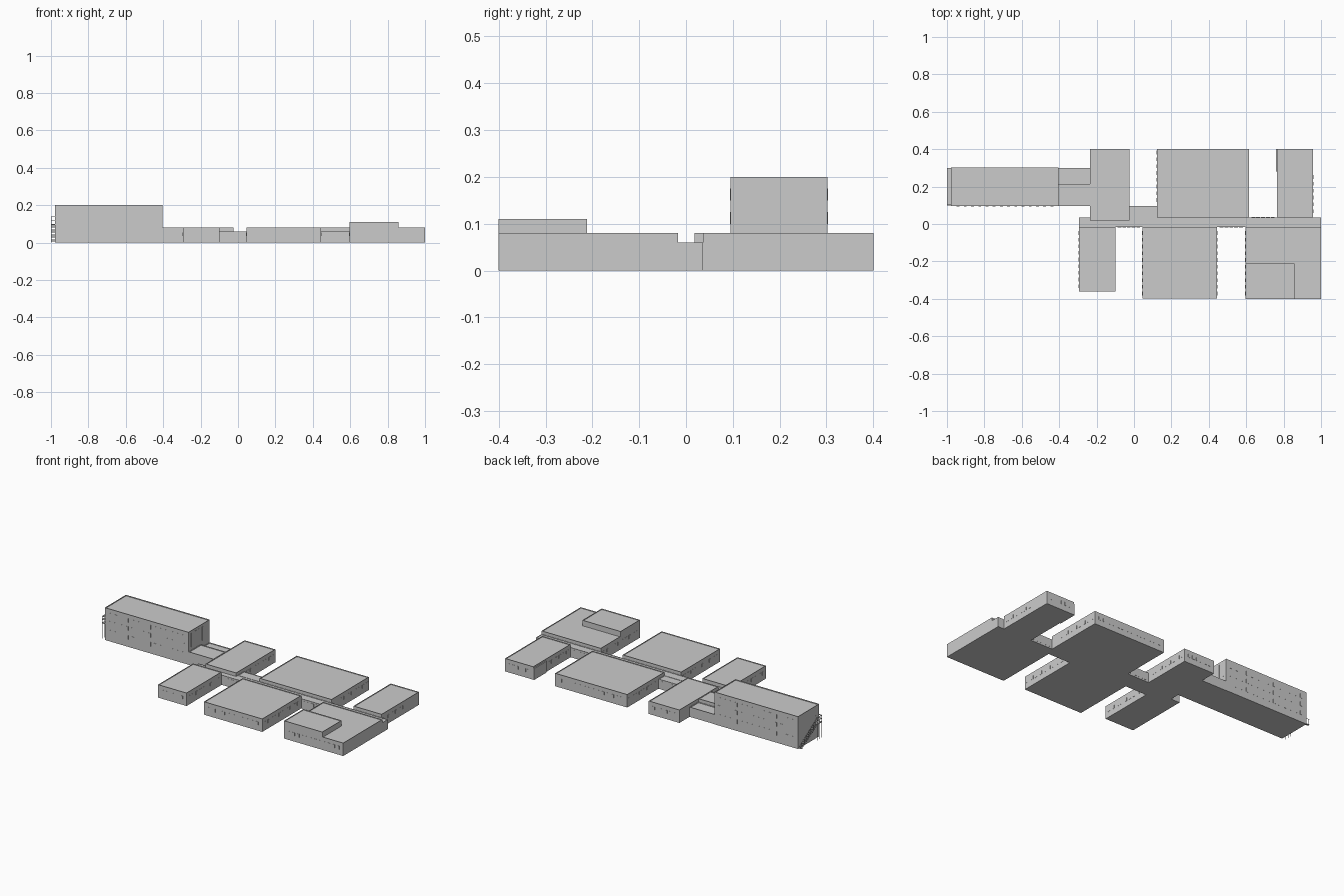
import bpy, bmesh

if "Cube" in bpy.data.objects:
    bpy.data.objects.remove(bpy.data.objects["Cube"])

def finish(name, bm):
    me = bpy.data.meshes.new(name)
    bm.to_mesh(me)
    bm.free()
    ob = bpy.data.objects.new(name, me)
    bpy.context.collection.objects.link(ob)
    return ob

def add_box(bm, x0, x1, y0, y1, z0, z1):
    vs = bmesh.ops.create_cube(bm, size=1)["verts"]
    for v in vs:
        v.co = ((x0 + x1) / 2 + v.co.x * (x1 - x0),
                (y0 + y1) / 2 + v.co.y * (y1 - y0),
                (z0 + z1) / 2 + v.co.z * (z1 - z0))
    return vs

def block(name, x0, x1, y0, y1, z1, z0=0.0, parapet=0.004):
    """Building volume with a roof sunk behind a thin parapet."""
    bm = bmesh.new()
    add_box(bm, x0, x1, y0, y1, z0, z1)
    if parapet:
        top = max(bm.faces, key=lambda f: f.calc_center_median().z)
        bmesh.ops.inset_region(bm, faces=[top], thickness=0.004)
        inner = bmesh.ops.extrude_face_region(bm, geom=[top])["geom"]
        bmesh.ops.delete(bm, geom=[top], context='FACES')
        for v in (g for g in inner if isinstance(g, bmesh.types.BMVert)):
            v.co.z -= parapet
    bmesh.ops.recalc_face_normals(bm, faces=bm.faces)
    return finish(name, bm)

def windows(name, axis, plane, a0, a1, z0, z1, count, fill=0.55):
    """Row of thin window panels on a wall lying across the given axis."""
    bm = bmesh.new()
    step = (a1 - a0) / count
    t = 0.001
    for i in range(count):
        c = a0 + (i + 0.5) * step
        h = step * fill / 2
        if axis == 'Y':
            add_box(bm, c - h, c + h, plane - t, plane + t, z0, z1)
        else:
            add_box(bm, plane - t, plane + t, c - h, c + h, z0, z1)
    return finish(name, bm)

# main volumes
block("tower", -0.978, -0.405, 0.095, 0.302, 0.20, parapet=0.005)
block("tower_link_front", -0.405, -0.235, 0.095, 0.215, 0.08)
block("tower_link_back", -0.405, -0.235, 0.215, 0.30, 0.06)
block("north_wing_west", -0.235, -0.025, 0.018, 0.40, 0.08)
block("north_wing_middle", 0.122, 0.615, 0.036, 0.40, 0.08)
block("north_wing_east", 0.765, 0.958, 0.036, 0.40, 0.08)
block("south_wing_west", -0.295, -0.10, -0.36, -0.017, 0.08)
block("south_wing_middle", 0.045, 0.445, -0.398, -0.017, 0.08)
block("south_wing_east", 0.595, 1.0, -0.40, -0.017, 0.08)
block("raised_hall", 0.595, 0.857, -0.40, -0.211, 0.11, z0=0.075)
block("corridor", -0.295, 1.0, -0.017, 0.036, 0.06, parapet=0.002)
block("corridor_annex", -0.025, 0.122, 0.036, 0.095, 0.06, parapet=0.002)
block("east_wing_side_wall", 0.759, 0.765, 0.28, 0.40, 0.07, parapet=0)

# tower windows on two storeys, narrow slots and taller bays
for side, y in (("front", 0.095), ("back", 0.302)):
    for level, z in (("lower", 0.045), ("middle", 0.10), ("upper", 0.15)):
        windows(f"tower_{side}_{level}_windows", 'Y', y, -0.96, -0.42, z, z + 0.025, 14, 0.4)
windows("tower_east_windows", 'X', -0.405, 0.11, 0.29, 0.10, 0.185, 5, 0.4)
windows("tower_west_door", 'X', -0.978, 0.11, 0.14, 0.10, 0.14, 1, 0.7)

# windows on the low wings: x0, x1, y0, y1, outward end wall
wings = {
    "north_west": (-0.235, -0.025, 0.11, 0.40, 0.40),
    "north_middle": (0.122, 0.615, 0.11, 0.40, 0.40),
    "north_east": (0.765, 0.958, 0.05, 0.27, 0.40),
    "south_west": (-0.295, -0.10, -0.35, -0.03, -0.36),
    "south_middle": (0.045, 0.445, -0.39, -0.03, -0.398),
    "south_east": (0.595, 1.0, -0.39, -0.03, -0.40),
}
for name, (x0, x1, y0, y1, end) in wings.items():
    n = round((x1 - x0) / 0.035)
    m = round((y1 - y0) / 0.035)
    windows(name + "_end_windows", 'Y', end, x0 + 0.02, x1 - 0.02, 0.035, 0.055, n)
    if x1 < 1.0:
        windows(name + "_east_windows", 'X', x1, y0, y1, 0.035, 0.055, m)
    if name != "north_west":
        windows(name + "_west_windows", 'X', x0, y0, y1, 0.035, 0.055, m)

# glazing of the open corridor stretches
for i, (x0, x1, y) in enumerate(((-0.09, 0.035, -0.017), (0.455, 0.585, -0.017),
                                 (0.625, 0.755, 0.036), (-0.015, 0.112, 0.095))):
    windows(f"corridor_glazing_{i + 1}", 'Y', y, x0, x1, 0.01, 0.05, 5, 0.8)

# outside stair on the west end, rising towards the front
X0, X1 = -1.0, -0.978
steps, y_low, y_high, rise = 14, 0.30, 0.145, 0.10
bm = bmesh.new()
run = (y_low - y_high) / steps
for i in range(steps):
    y = y_low - (i + 1) * run
    z = (i + 1) * rise / (steps + 1)
    add_box(bm, X0, X1, y, y + run, z - 0.003, z)
add_box(bm, X0, X1, 0.10, y_high, rise - 0.005, rise)
finish("stair_treads_and_landing", bm)

# stair railing: posts, sloped rail, landing rail
bm = bmesh.new()
for i in range(0, steps, 2):
    y = y_low - (i + 0.5) * run
    z = (i + 1) * rise / (steps + 1)
    add_box(bm, X0, X0 + 0.002, y - 0.001, y + 0.001, z, z + 0.036)
rail = add_box(bm, X0, X0 + 0.003, y_high, y_low, 0.037, 0.040)
for v in rail:
    v.co.z += rise * (y_low - v.co.y) / (y_low - y_high)
for y in (0.101, 0.123, y_high):
    add_box(bm, X0, X0 + 0.002, y - 0.001, y + 0.001, 0, 0.138)
for z in (0.118, 0.137):
    add_box(bm, X0, X0 + 0.003, 0.10, y_high, z, z + 0.003)
    add_box(bm, X0, X1, 0.10, 0.103, z, z + 0.003)
finish("stair_railing", bm)
